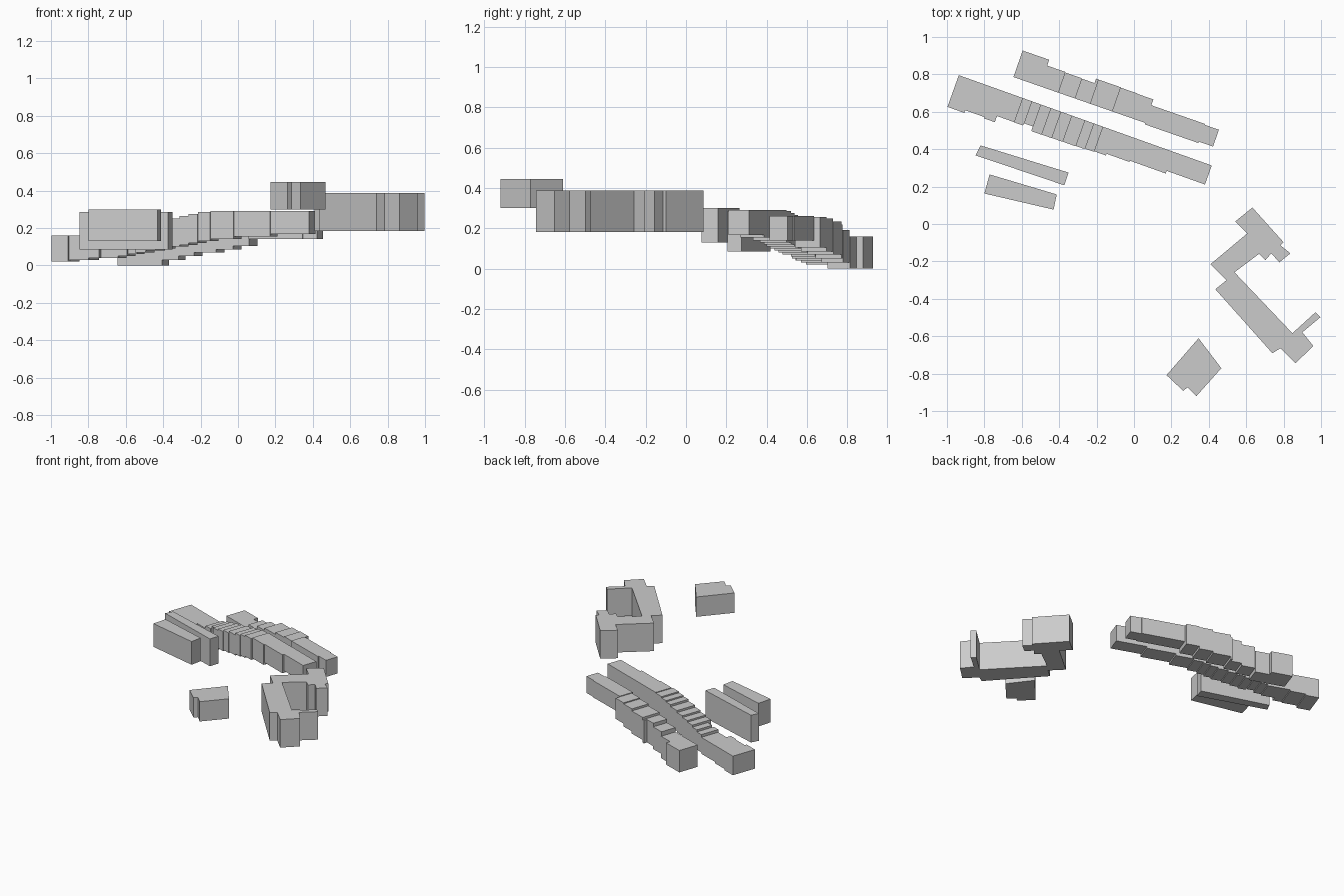
import bpy, bmesh, math


def prism(name, parts):
    """Flat-sided blocks: each part is (footprint points, bottom z, top z)."""
    bm = bmesh.new()
    for pts, z0, z1 in parts:
        face = bm.faces.new([bm.verts.new((x, y, z0)) for x, y in pts])
        ext = bmesh.ops.extrude_face_region(bm, geom=[face])
        for v in ext["geom"]:
            if isinstance(v, bmesh.types.BMVert):
                v.co.z = z1
    bmesh.ops.recalc_face_normals(bm, faces=bm.faces[:])
    mesh = bpy.data.meshes.new(name)
    bm.to_mesh(mesh)
    bm.free()
    obj = bpy.data.objects.new(name, mesh)
    bpy.context.collection.objects.link(obj)
    return obj


def terrace(name, origin, degrees, units):
    """Row of stepped units: (start, end, front, back, bottom, top) along a slanted line."""
    c, s = math.cos(math.radians(degrees)), math.sin(math.radians(degrees))
    parts = []
    for u0, u1, v0, v1, z0, z1 in units:
        corners = [(u0, v0), (u1, v0), (u1, v1), (u0, v1)]
        parts.append(([(origin[0] + u * c - v * s, origin[1] + u * s + v * c)
                       for u, v in corners], z0, z1))
    return prism(name, parts)


# Rear terrace, climbing to the right
terrace("rear_terrace", (-0.654, 0.789), -19.2, [
    (0.01, 0.16, 0, 0.15, 0, 0.16),
    (0.16, 0.262, 0, 0.117, 0, 0.16),
    (0.262, 0.357, 0, 0.114, 0.03, 0.192),
    (0.357, 0.43, 0, 0.112, 0.05, 0.218),
    (0.43, 0.443, 0, 0.137, 0.05, 0.218),
    (0.443, 0.568, 0, 0.137, 0.07, 0.235),
    (0.568, 0.665, 0, 0.135, 0.085, 0.25),
    (0.665, 0.756, 0, 0.133, 0.105, 0.257),
    (0.756, 1.06, -0.008, 0.1, 0.14, 0.262),
    (1.06, 1.14, 0, 0.095, 0.14, 0.262),
])

# Middle terrace: end block, eight narrow steps, long level block
units = [
    (-0.005, 0.09, -0.18, 0, 0.02, 0.16),
    (0.09, 0.2, -0.165, 0, 0.03, 0.16),
    (0.2, 0.261, -0.172, 0, 0.04, 0.16),
    (0.261, 0.357, -0.137, 0, 0.04, 0.16),
]
cuts = [0.357, 0.409, 0.46, 0.517, 0.574, 0.636, 0.71, 0.761, 0.812, 0.88]
tops = [0.18, 0.195, 0.21, 0.222, 0.235, 0.25, 0.265, 0.275, 0.285]
fronts = [-0.138, -0.125, -0.151, -0.15, -0.149, -0.148, -0.146, -0.143, -0.14]
for i, (top, front) in enumerate(zip(tops, fronts)):
    units.append((cuts[i], cuts[i + 1], front, 0, 0.05 + 0.01 * i, top))
units += [
    (0.88, 1.01, -0.13, 0, 0.14, 0.29),
    (1.01, 1.214, -0.123, 0, 0.155, 0.29),
    (1.214, 1.431, -0.108, 0, 0.168, 0.29),
]
terrace("middle_terrace", (-0.932, 0.794), -19.65, units)

# Two plain blocks on the left
prism("narrow_block", [([(-0.82, 0.42), (-0.35, 0.275), (-0.373, 0.207),
                         (-0.847, 0.367)], 0.085, 0.285)])
prism("wide_block", [([(-0.772, 0.265), (-0.413, 0.158), (-0.43, 0.077),
                       (-0.8, 0.163)], 0.13, 0.30)])

# Large angular building around a court
court = [(0.633, 0.088), (0.80, -0.098), (0.783, -0.114), (0.836, -0.157),
         (0.777, -0.205), (0.734, -0.157), (0.702, -0.194), (0.668, -0.16),
         (0.537, -0.258), (0.847, -0.584), (0.97, -0.472), (0.997, -0.498),
         (0.90, -0.579), (0.959, -0.653), (0.863, -0.744), (0.783, -0.664),
         (0.74, -0.691), (0.435, -0.349), (0.494, -0.301), (0.409, -0.215),
         (0.606, -0.05), (0.542, 0.014)]
prism("court_building", [(court, 0.183, 0.388)])

# Small separate building
prism("small_building", [([(0.345, -0.611), (0.467, -0.771), (0.334, -0.92),
                           (0.286, -0.872), (0.264, -0.893), (0.174, -0.808)],
                          0.30, 0.445)])
